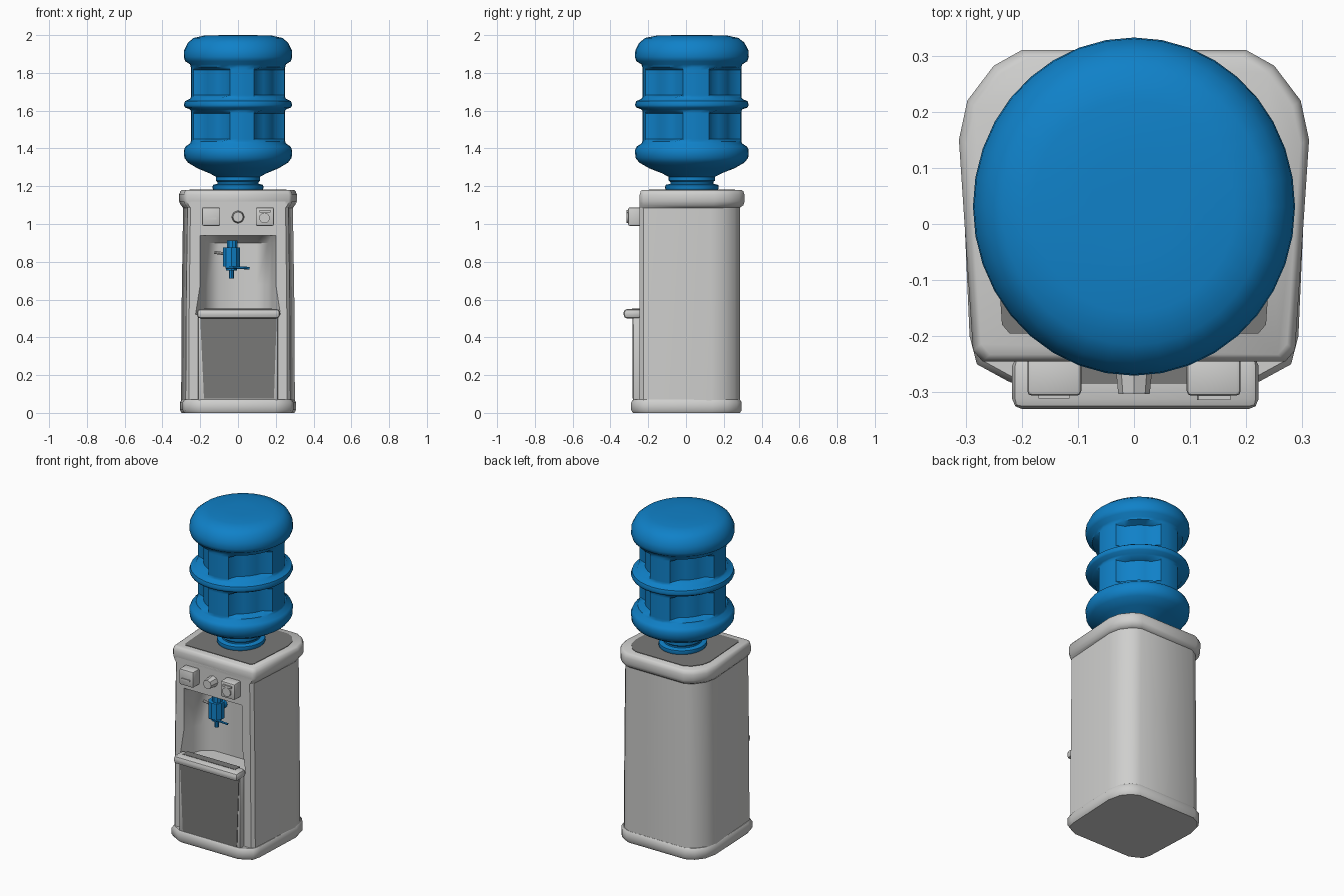
import bpy, bmesh, math
from mathutils import Matrix, Vector

if "Cube" in bpy.data.objects:
    bpy.data.objects.remove(bpy.data.objects["Cube"])


def material(name, rgb):
    m = bpy.data.materials.new(name)
    m.use_nodes = True
    m.diffuse_color = (*rgb, 1)
    m.node_tree.nodes["Principled BSDF"].inputs["Base Color"].default_value = (*rgb, 1)
    return m


WHITE = material("light_grey_plastic", (0.62, 0.62, 0.61))
DARK = material("dark_grey_plastic", (0.19, 0.19, 0.185))
BLUE = material("blue_plastic", (0.005, 0.22, 0.58))


def finish(bm, name, mat, bevel=0, angle=35):
    bmesh.ops.recalc_face_normals(bm, faces=bm.faces)
    me = bpy.data.meshes.new(name)
    bm.to_mesh(me)
    bm.free()
    ob = bpy.data.objects.new(name, me)
    bpy.context.collection.objects.link(ob)
    me.materials.append(mat)
    bpy.ops.object.select_all(action='DESELECT')
    ob.select_set(True)
    bpy.context.view_layer.objects.active = ob
    if bevel:
        b = ob.modifiers.new("Bevel", 'BEVEL')
        b.width, b.segments = bevel, 2
        bpy.ops.object.modifier_apply(modifier="Bevel")
    bpy.ops.object.shade_smooth_by_angle(angle=math.radians(angle))
    return ob


def loft(name, rings, mat, **kw):
    """Skin a stack of closed rings and cap both ends."""
    bm = bmesh.new()
    rows = [[bm.verts.new(p) for p in ring] for ring in rings]
    n = len(rows[0])
    for lo, hi in zip(rows, rows[1:]):
        for i in range(n):
            j = (i + 1) % n
            bm.faces.new((lo[i], lo[j], hi[j], hi[i]))
    bm.faces.new(rows[0])
    bm.faces.new(rows[-1])
    return finish(bm, name, mat, **kw)


def box(name, lo, hi, mat, bevel=0):
    lo, hi = Vector(lo), Vector(hi)
    bm = bmesh.new()
    m = Matrix.Translation((lo + hi) / 2) @ Matrix.Diagonal((*(hi - lo), 1))
    bmesh.ops.create_cube(bm, size=1, matrix=m)
    return finish(bm, name, mat, bevel)


def rod(name, a, b, r, mat, sides=12, r2=None):
    a, b = Vector(a), Vector(b)
    bm = bmesh.new()
    rot = (b - a).to_track_quat('Z', 'Y').to_matrix().to_4x4()
    bmesh.ops.create_cone(bm, cap_ends=True, segments=sides, radius1=r,
                          radius2=r if r2 is None else r2, depth=(b - a).length,
                          matrix=Matrix.Translation((a + b) / 2) @ rot)
    return finish(bm, name, mat)


def mirrored(half):
    return half + [(-x, y) for x, y in reversed(half)]


def ring(outline, z, sx=1, sy=1, cy=0):
    return [(x * sx, cy + (y - cy) * sy, z) for x, y in outline]


# Cabinet outlines
FRONT = -0.245
cabinet = mirrored([(.2, .31), (.25, .282), (.297, .22), (.312, .15),
                    (.287, -.225), (.27, FRONT)])
foot = mirrored([(.2, .295), (.25, .27), (.29, .22), (.308, .14), (.293, -.2),
                 (.28, -.25), (.225, -.28), (.2, -.29)])

# Cabinet shell with the dispensing niche cut out
body = loft("cabinet_body", [ring(cabinet, .05, .965, .955, FRONT),
                             ring(cabinet, .6, .955, .955, FRONT),
                             ring(cabinet, 1.12, .93, .955, FRONT)], WHITE)


def niche_ring(z, wide, back):
    half = [(.1, back), (.16, back - .04), (.18, back - .09), (wide, FRONT), (wide, -.4)]
    return ring(mirrored(half), z)


cutter = loft("niche_cutter", [niche_ring(.52, .225, -.09), niche_ring(.68, .2, -.09),
                               niche_ring(.9, .2, -.09), niche_ring(.94, .2, -.15)], WHITE)
cutter.hide_render = True
cut = body.modifiers.new("Niche", 'BOOLEAN')
cut.operation, cut.solver, cut.object = 'DIFFERENCE', 'EXACT', cutter
bpy.ops.object.select_all(action='DESELECT')
body.select_set(True)
bpy.context.view_layer.objects.active = body
bpy.ops.object.modifier_apply(modifier="Niche")
bpy.data.objects.remove(cutter)
bpy.ops.object.shade_smooth_by_angle(angle=math.radians(35))

# Top cap, its dark plate and the base
loft("top_cap", [ring(cabinet, 1.085, .93, .95, FRONT), ring(cabinet, 1.1, .97, .99, FRONT),
                 ring(cabinet, 1.12), ring(cabinet, 1.155),
                 ring(cabinet, 1.173, .98, .98), ring(cabinet, 1.18, .95, .95)],
     WHITE, angle=50)
loft("top_plate", [ring(cabinet, 1.176, .82, .82, .03), ring(cabinet, 1.183, .82, .82, .03)], DARK)
loft("base", [ring(foot, 0, .97, .97), ring(foot, .015), ring(foot, .055),
              ring(foot, .07, .97, .97)], WHITE, angle=50)

# Lower door and drip tray
box("door_frame", (-.212, -.28, .06), (.212, -.2, .51), WHITE, .01)
door = [(-.18, .075), (.19, .075), (.205, .502), (-.2, .502)]
loft("door_panel", [[(x, y, z) for x, z in door] for y in (-.277, -.284)], DARK)
box("drip_tray", (-.217, -.33, .5), (.222, -.235, .55), WHITE, .018)
box("tray_slot", (-.18, -.285, .545), (.18, -.238, .552), DARK)

# Control panel
for side, name in ((-1, "right"), (1, "left")):
    x = side * .142
    box(name + "_button", (x - .048, -.306, .99), (x + .048, FRONT + .01, 1.088), WHITE, .008)
box("right_button_bar", (-.17, -.311, 1.025), (-.115, -.3, 1.035), WHITE)
rod("left_button_dial", (.14, -.3, 1.032), (.14, -.314, 1.032), .028, WHITE)
box("left_button_bar", (.115, -.314, 1.06), (.172, -.3, 1.073), WHITE)
rod("centre_knob", (0, FRONT + .01, 1.037), (0, -.303, 1.037), .035, WHITE, 8, .028)

# Tap
tx, ty = -.035, -.16
rod("tap_pipe", (tx, -.08, .83), (tx, ty, .83), .025, BLUE)
rod("tap_body", (tx, ty, .775), (tx, ty, .875), .048, BLUE, 10)
rod("tap_top", (tx + .005, ty, .87), (tx + .005, ty, .912), .03, BLUE, 10)
rod("tap_collar", (tx, ty, .755), (tx, ty, .78), .03, BLUE, 10)
rod("tap_nozzle", (tx, ty, .712), (tx, ty, .76), .013, BLUE, 8)
rod("tap_lever", (tx - .03, ty - .03, .772), (.062, ty - .03, .766), .007, BLUE, 6)
rod("tap_side_pin", (-.125, ty, .85), (-.07, ty, .842), .008, WHITE, 8)

# Water bottle: turned profile of (radius, height, grip), grips pressed into the waists
profile = [(.13, 1.18, 0), (.135, 1.19, 0), (.133, 1.207, 0), (.108, 1.213, 0),
           (.108, 1.222, 0), (.117, 1.23, 0), (.117, 1.25, 0), (.15, 1.268, 0),
           (.215, 1.295, 0), (.265, 1.325, 0), (.284, 1.35, 0), (.287, 1.39, 0),
           (.278, 1.41, 0), (.253, 1.427, 0), (.25, 1.437, 0), (.25, 1.45, 1),
           (.25, 1.585, 1), (.25, 1.6, 0), (.255, 1.607, 0), (.281, 1.617, 0),
           (.287, 1.63, 0), (.281, 1.65, 0), (.255, 1.662, 0), (.25, 1.67, 0),
           (.25, 1.682, 1), (.25, 1.815, 1), (.25, 1.83, 0), (.254, 1.845, 0),
           (.28, 1.862, 0), (.287, 1.885, 0), (.285, 1.92, 0), (.265, 1.96, 0),
           (.235, 1.985, 0), (.18, 1.997, 0), (.08, 2, 0)]


def bottle_ring(r, z, grip):
    points = []
    for k in range(36):
        pressed = grip and abs(k % 9 - 4) <= 2
        rad = r - .04 if pressed else r
        a = math.radians(k * 10 + 10)
        points.append((rad * math.cos(a), .031 + 1.05 * rad * math.sin(a), z))
    return points


loft("water_bottle", [bottle_ring(*p) for p in profile], BLUE, angle=45)
